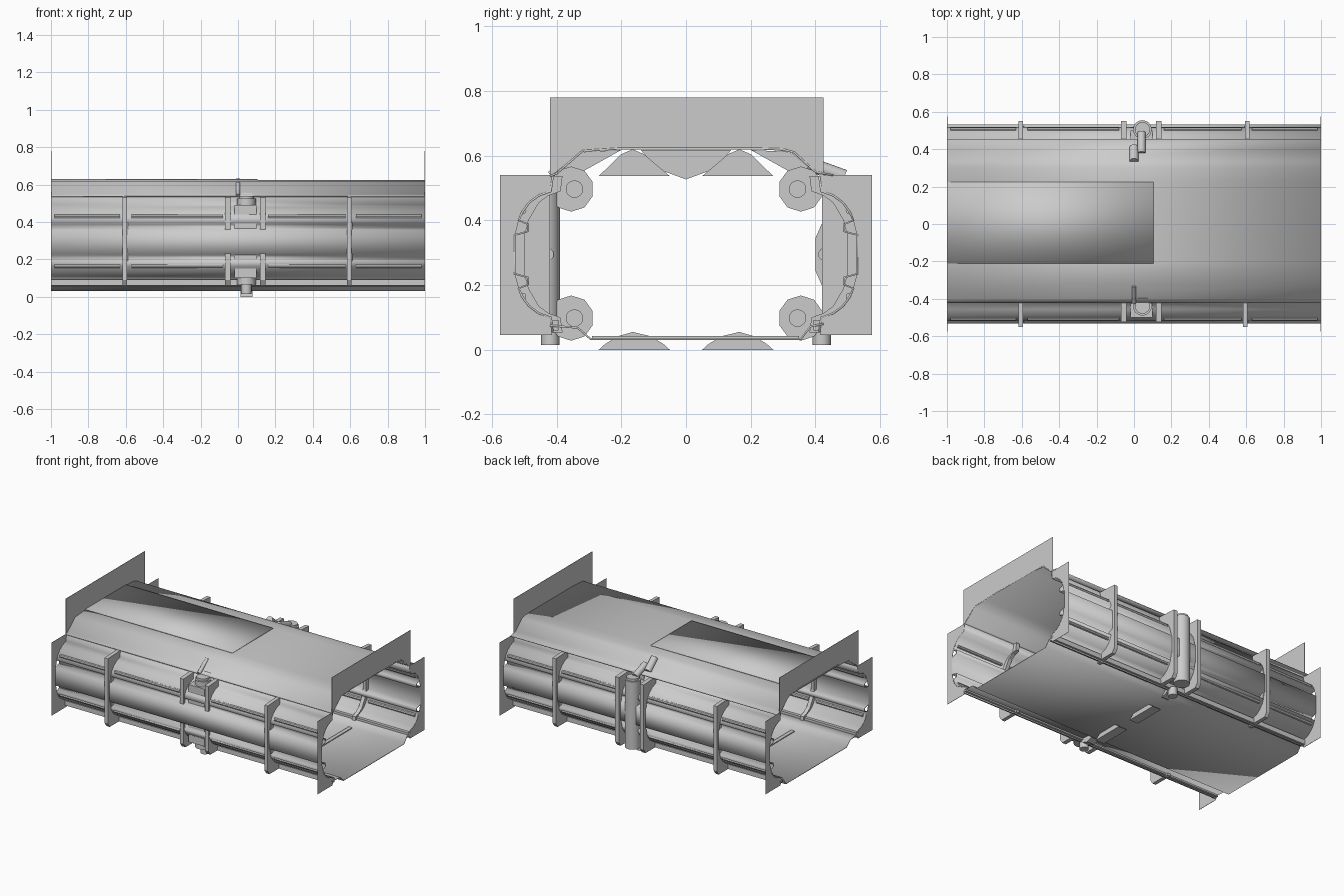
import bpy, bmesh, math
from mathutils import Vector

if "Cube" in bpy.data.objects:
    bpy.data.objects.remove(bpy.data.objects["Cube"])


def make(name, bm, smooth=False):
    bmesh.ops.recalc_face_normals(bm, faces=bm.faces)
    me = bpy.data.meshes.new(name)
    bm.to_mesh(me)
    bm.free()
    ob = bpy.data.objects.new(name, me)
    bpy.context.collection.objects.link(ob)
    if smooth:
        bpy.ops.object.select_all(action='DESELECT')
        ob.select_set(True)
        bpy.context.view_layer.objects.active = ob
        bpy.ops.object.shade_smooth_by_angle(angle=math.radians(30))
    return ob


def sheet(name, pts, x0=-1, x1=1, t=0.006):
    """Thin skin: an open (y, z) profile swept along x."""
    bm = bmesh.new()
    a = [bm.verts.new((x0, y, z)) for y, z in pts]
    b = [bm.verts.new((x1, y, z)) for y, z in pts]
    for i in range(len(pts) - 1):
        bm.faces.new((a[i], a[i + 1], b[i + 1], b[i]))
    ob = make(name, bm, True)
    m = ob.modifiers.new("skin", 'SOLIDIFY')
    m.thickness, m.offset = t, 0
    return ob


def prism(name, pts, x, w):
    """Closed (y, z) outline extruded along x; w = 0 leaves a flat plate."""
    bm = bmesh.new()
    f = bm.faces.new([bm.verts.new((x - w / 2, y, z)) for y, z in pts])
    if w:
        r = bmesh.ops.extrude_face_region(bm, geom=[f])
        bmesh.ops.translate(bm, vec=(w, 0, 0), verts=[v for v in r['geom'] if isinstance(v, bmesh.types.BMVert)])
        # the starting face stays as the back cap
        if len(bm.faces) == len(pts) + 1:
            bm.faces.new([v for v in bm.verts if v.co.x < x][:len(pts)])
    return make(name, bm)


def rod(name, a, b, r, n=16):
    a, b = Vector(a), Vector(b)
    bm = bmesh.new()
    bmesh.ops.create_cone(bm, cap_ends=True, segments=n, radius1=r, radius2=r, depth=(b - a).length)
    bm.transform((b - a).to_track_quat('Z', 'Y').to_matrix().to_4x4())
    bmesh.ops.translate(bm, vec=(a + b) / 2, verts=bm.verts)
    return make(name, bm, n > 10)


def flip(pts, s):
    return [(y * s, z) for y, z in pts]


# Floor and roof skins
sheet("floor", [(-.42, .075), (-.335, .068), (-.295, .033), (.355, .033), (.385, .072), (.425, .08)])
sheet("roof", [(-.42, .537), (-.40, .545), (-.32, .615), (-.21, .622), (.23, .622),
               (.30, .62), (.335, .61), (.40, .55), (.455, .54)])
sheet("roof_panel", [(-.21, .627), (.225, .627)], -1, .105)

# Curved side wall profile, symmetric about z = .295
half = [(.53, .355), (.49, .366), (.488, .388), (.517, .40), (.507, .425),
        (.485, .455), (.455, .477), (.418, .49), (.412, .537)]
wall = half[::-1] + [(y, .59 - z) for y, z in half]
arc = [(.53, .295), (.53, .35), (.517, .40), (.485, .455), (.455, .477), (.418, .49), (.412, .537)]
curve = arc[::-1] + [(y, .59 - z) for y, z in arc[1:]]

for s, side in ((-1, "front"), (1, "back")):
    sheet(side + "_wall", flip(wall, s))
    # square rail along the foot of the wall
    prism(side + "_foot_rail", flip([(.395, .06), (.43, .06), (.43, .092), (.395, .092)], s), 0, 2)

    # Flat end plates beside the opening
    plate = curve[:-1] + [(.415, .045), (.575, .045), (.575, .54), (.415, .54)]
    for x in (-1, 1):
        prism(side + "_end_plate", flip(plate, s), x * .999, .002)

    # Outside fins, long ones at the quarters and a pair around the piston
    for x, w, out in ((-.605, .025, .55), (.595 if s < 0 else .605, .025, .55),
                      (-.055, .028, .525 if s < 0 else .552),
                      (.132, .028, .525 if s < 0 else .552)):
        inner = [(min(y, out - .015), z) for y, z in curve]
        fin = inner[:-1] + [(.415, .06), (out - .02, .06), (out, .09), (out, .53)]
        prism(side + "_fin", flip(fin, s), x, w)

    # Handrail bars between the fins
    for z in (.43, .165):
        for x0, x1 in ((-.98, -.63), (-.57, -.08), (.16, .575), (.63, .98)):
            rod(side + "_bar", (x0, s * .505, z), (x1, s * .505, z), .011, 8)

    # Inside wall ribs
    rib = curve + [(y - .03, z) for y, z in curve[::-1]]
    for x in (-.6, .6):
        prism(side + "_inner_rib", flip(rib, s), x, .025)

    # Piston on the outside of the wall
    py = s * (.44 if s < 0 else .505)
    rod(side + "_piston", (.045, py, .065), (.045, py, .525), .05)
    rod(side + "_piston_cap", (.045, py, .525), (.045, py, .54), .04)
    prism(side + "_piston_box", flip([(.42, .10), (.50, .10), (.50, .49), (.42, .49)], s), .04, .12)
    rod(side + "_piston_base", (.045, s * .42, .015), (.045, s * .42, .07), .028)

    # Ten-sided joints with hubs at the corners
    for z in (.497, .098):
        rod("corner_joint", (.02, s * .355, z), (.075, s * .355, z), .07, 10)
        rod("corner_hub", (.0, s * .345, z), (.095, s * .345, z), .027)
    prism("wall_bracket", flip([(.40, .245), (.40, .345), (.42, .39), (.50, .40), (.50, .19), (.42, .20)], s), .045, .06)
    rod("wall_hub", (.0, s * .43, .295), (.095, s * .43, .295), .021)

    # Roof brackets, roof pods and floor pods near the middle
    prism("roof_bracket", flip([(.20, .618), (.32, .612), (.40, .545), (.385, .525), (.34, .54)], s), .0, .05)
    prism("roof_pod", flip([(.05, .537), (.27, .537), (.20, .605), (.165, .62), (.13, .605)], s), .045, .065)
    prism("floor_pod", flip([(.05, 0), (.27, 0), (.25, .018), (.21, .042), (.165, .055), (.11, .042), (.07, .018)], s), .045, .065)

prism("roof_centre_bracket", [(-.14, .618), (-.09, .56), (0, .527), (.09, .56), (.14, .618)], 0, .05)

# Slanted linkage on the back and small hooks on the front
rod("back_link", (.04, .49, .535), (.04, .38, .575), .022)
rod("back_link_tip", (0, .41, .55), (0, .335, .615), .024)
rod("front_link", (0, -.42, .54), (0, -.33, .605), .012)

# Floor strips joining the wall ribs
for x in (-.6, .6):
    prism("floor_strip", [(-.29, .036), (.35, .036), (.35, .042), (-.29, .042)], x, .025)

# Tall roof plates at both ends, cut to the roof outline
for x in (-1, 1):
    prism("roof_end_plate", [(-.42, .535), (-.32, .615), (-.21, .622), (.23, .622), (.335, .61),
                             (.40, .55), (.425, .53), (.425, .78), (-.42, .78)], x * .999, .002)
